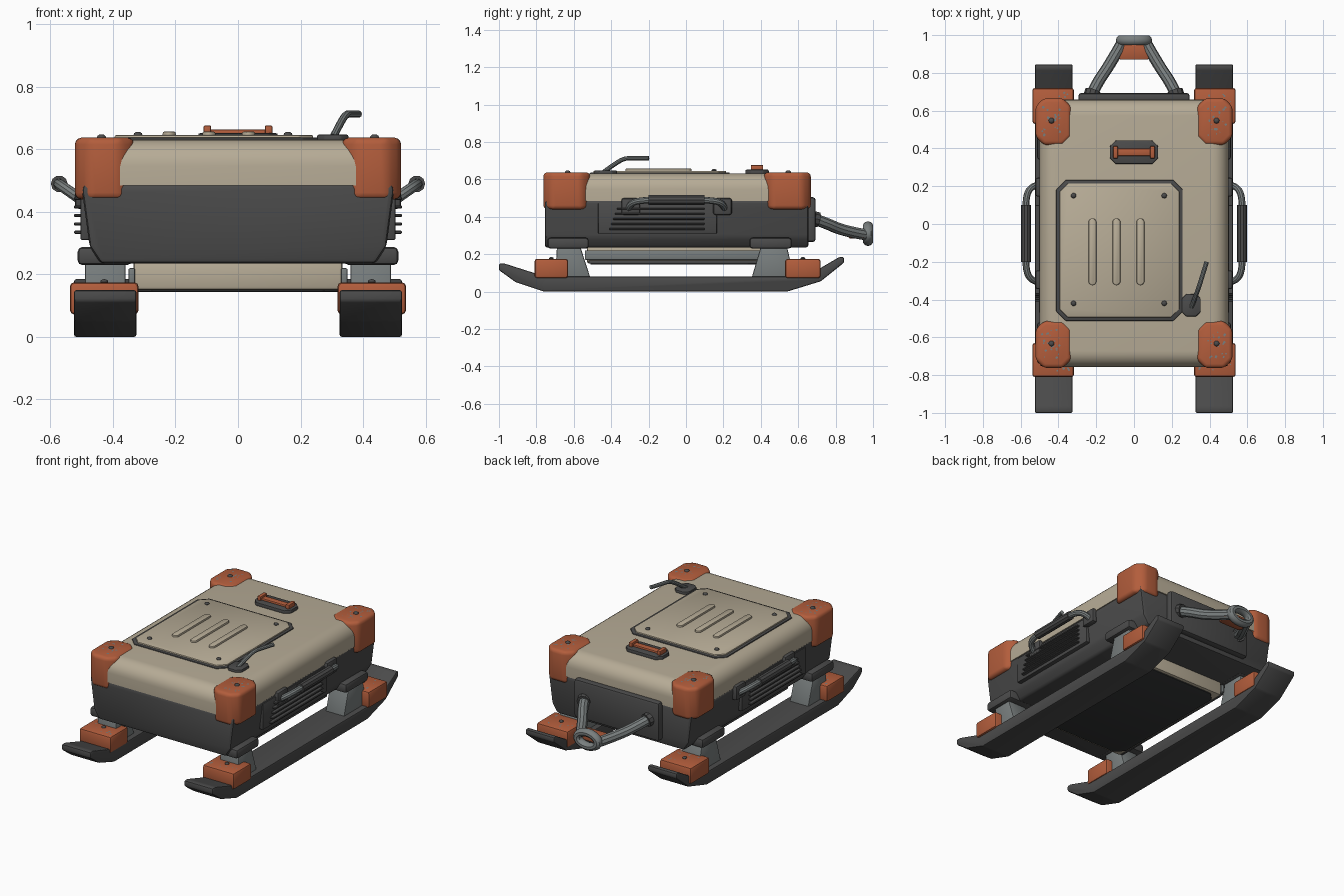
import bpy, bmesh, math, random
from mathutils import Vector

old = bpy.data.objects.get("Cube")
if old:
    bpy.data.objects.remove(old, do_unlink=True)
random.seed(4)


def material(name, rgb):
    m = bpy.data.materials.new(name)
    m.use_nodes = True
    m.diffuse_color = (*rgb, 1)
    m.node_tree.nodes["Principled BSDF"].inputs["Base Color"].default_value = (*rgb, 1)
    return m


TAN = material("sand paint", (0.47, 0.41, 0.305))
ORANGE = material("orange rubber", (0.45, 0.11, 0.045))
DARK = material("dark plastic", (0.07, 0.07, 0.07))
GREY = material("grey metal", (0.19, 0.21, 0.21))
BLACK = material("black panel", (0.035, 0.037, 0.038))


def finish(name, bm, mat):
    bmesh.ops.recalc_face_normals(bm, faces=bm.faces)
    me = bpy.data.meshes.new(name)
    bm.to_mesh(me)
    bm.free()
    me.materials.append(mat)
    for p in me.polygons:
        p.use_smooth = True
    me.set_sharp_from_angle(angle=math.radians(35))
    ob = bpy.data.objects.new(name, me)
    bpy.context.collection.objects.link(ob)
    return ob


def prism(name, outline, axis, lo, hi, mat, bevel=0.0, seg=2, keep=None):
    """Extrude a 2D outline along an axis; keep(edge) picks the edges to bevel."""
    place = {"x": lambda a, b, t: (t, a, b),
             "y": lambda a, b, t: (a, t, b),
             "z": lambda a, b, t: (a, b, t)}[axis]
    bm = bmesh.new()
    ends = [[bm.verts.new(place(a, b, t)) for a, b in outline] for t in (lo, hi)]
    bm.faces.new(ends[0])
    bm.faces.new(ends[1][::-1])
    n = len(outline)
    for i in range(n):
        j = (i + 1) % n
        bm.faces.new((ends[0][i], ends[0][j], ends[1][j], ends[1][i]))
    bmesh.ops.recalc_face_normals(bm, faces=bm.faces)
    if bevel:
        edges = [e for e in bm.edges if keep is None or keep(e)]
        bmesh.ops.bevel(bm, geom=edges, offset=bevel, segments=seg, profile=0.5,
                        affect='EDGES', clamp_overlap=True)
    return finish(name, bm, mat)


def octagon(cx, cy, w, d, cut):
    w, d = w / 2, d / 2
    pts = [(w, d - cut), (w - cut, d), (cut - w, d), (-w, d - cut),
           (-w, cut - d), (cut - w, -d), (w - cut, -d), (w, cut - d)]
    return [(cx + x, cy + y) for x, y in pts]


def box(name, x, y, z, mat, bevel=0.008, seg=2, keep=None):
    rect = [(x[0], y[0]), (x[1], y[0]), (x[1], y[1]), (x[0], y[1])]
    return prism(name, rect, "z", z[0], z[1], mat, bevel, seg, keep)


def side_x(s, a, b):
    return sorted((s * a, s * b))


def tube(name, pts, r, mat, smooth=True):
    cu = bpy.data.curves.new(name, 'CURVE')
    cu.dimensions = '3D'
    cu.bevel_depth, cu.bevel_resolution, cu.use_fill_caps = r, 3, True
    sp = cu.splines.new('NURBS' if smooth else 'POLY')
    sp.points.add(len(pts) - 1)
    for p, co in zip(sp.points, pts):
        p.co = (*co, 1)
    if smooth:
        sp.order_u, sp.use_endpoint_u, sp.resolution_u = 3, True, 5
    tmp = bpy.data.objects.new(name + "_path", cu)
    bpy.context.collection.objects.link(tmp)
    me = bpy.data.meshes.new_from_object(tmp)
    bpy.data.objects.remove(tmp, do_unlink=True)
    bm = bmesh.new()
    bm.from_mesh(me)
    bpy.data.meshes.remove(me)
    return finish(name, bm, mat)


def bolt(name, x, y, z, r=0.015, mat=DARK):
    bm = bmesh.new()
    bmesh.ops.create_uvsphere(bm, u_segments=12, v_segments=6, radius=r)
    bmesh.ops.scale(bm, vec=(1, 1, 0.7), verts=bm.verts)
    bmesh.ops.translate(bm, vec=(x, y, z), verts=bm.verts)
    finish(name, bm, mat)


def chips(name, cx, cy, w, d, z, count):
    """Small worn paint flecks on a flat top."""
    bm = bmesh.new()
    for _ in range(count):
        x, y = cx + random.uniform(-w, w), cy + random.uniform(-d, d)
        r = random.uniform(0.003, 0.008)
        bm.faces.new([bm.verts.new((x + r * math.cos(a), y + r * math.sin(a), z))
                      for a in (0, 1.1, 2.2, 3.5, 4.8)])
    for f in bm.faces:
        f.normal_update()
        if f.normal.z < 0:
            f.normal_flip()
    finish(name, bm, GREY)


# Main body: dark tub below, rounded shell above
half = [(0.44, 0.235), (0.475, 0.29), (0.498, 0.46), (0.498, 0.49)]
prism("body_tub", half + [(-x, z) for x, z in half[::-1]], "y", -0.755, 0.655, DARK, 0.02)
box("top_shell", (-0.5, 0.5), (-0.757, 0.658), (0.485, 0.632), TAN, 0.085, 7,
    keep=lambda e: max(v.co.z for v in e.verts) > 0.6)

# Belly tray
box("belly_tray", (-0.335, 0.335), (-0.53, 0.40), (0.15, 0.245), TAN, 0.012)
prism("belly_plate", octagon(0, -0.065, 0.64, 0.89, 0.05), "z", 0.144, 0.16, BLACK, 0.004)

# Corner bumpers, feet, struts, ski blocks
for s in (1, -1):
    lr = "left" if s > 0 else "right"
    for cy, fb in ((-0.638, "front"), (0.542, "rear")):
        tag = f"_{fb}_{lr}"
        f = -1 if fb == "front" else 1
        prism("corner_bumper" + tag, octagon(s * 0.427, cy, 0.19, 0.25, 0.045),
              "z", 0.44, 0.638, ORANGE, 0.022, 3)
        bolt("bumper_bolt" + tag, s * 0.437, cy + 0.005, 0.638)
        chips("bumper_wear" + tag, s * 0.437, cy, 0.05, 0.08, 0.6385, 22)
        foot = (-0.74, -0.52) if f < 0 else (0.34, 0.565)
        box("mount_foot" + tag, side_x(s, 0.34, 0.513), foot, (0.23, 0.288), DARK, 0.015)
        leg = ([(-0.70, 0.07), (-0.51, 0.07), (-0.565, 0.24), (-0.69, 0.24)] if f < 0
               else [(0.35, 0.07), (0.58, 0.07), (0.54, 0.24), (0.40, 0.24)])
        prism("strut" + tag, leg, "x", *side_x(s, 0.36, 0.49), GREY, 0.008)
        blk = (-0.81, -0.63) if f < 0 else (0.53, 0.72)
        box("ski_block" + tag, side_x(s, 0.318, 0.538), blk, (0.072, 0.175), ORANGE, 0.014)
        by = sum(blk) / 2
        bolt("block_bolt" + tag, s * 0.428, by, 0.176, 0.013)
        chips("block_wear" + tag, s * 0.428, by, 0.09, 0.07, 0.1755, 12)

    # Ski runner with upturned ends
    ski = [(-1, 0.115), (-0.91, 0.05), (-0.76, 0), (0.54, 0), (0.72, 0.055), (0.845, 0.155),
           (0.845, 0.185), (0.82, 0.185), (0.70, 0.115), (0.54, 0.08), (-0.75, 0.08),
           (-0.97, 0.15), (-1, 0.15)]
    prism("ski_" + lr, ski, "x", *side_x(s, 0.325, 0.525), DARK, 0.008)

    # Tray side rail
    box("tray_rail_" + lr, side_x(s, 0.33, 0.35), (-0.54, 0.41), (0.17, 0.22), GREY, 0.004)
    box("tray_lip_" + lr, side_x(s, 0.33, 0.345), (-0.52, 0.39), (0.15, 0.167), DARK, 0.003)

    # Side vent with slats
    box("vent_panel_" + lr, side_x(s, 0.47, 0.504), (-0.47, 0.165), (0.31, 0.475), DARK, 0.006)
    for i in range(5):
        z = 0.335 + i * 0.027
        box(f"vent_slat_{i}_{lr}", side_x(s, 0.49, 0.525), (-0.41 + i * 0.01, 0.10),
            (z - 0.005, z + 0.005), DARK, 0.003, 1)

    # Carry handle
    for y in (-0.295, 0.195):
        box("handle_mount_" + lr, side_x(s, 0.48, 0.522), (y - 0.05, y + 0.05),
            (0.41, 0.50), DARK, 0.012)
    bar = [(0.51, -0.305, 0.445), (0.545, -0.30, 0.47), (0.575, -0.24, 0.49),
           (0.572, -0.05, 0.49), (0.575, 0.14, 0.49), (0.545, 0.20, 0.47), (0.51, 0.205, 0.445)]
    tube("handle_bar_" + lr, [(s * x, y, z) for x, y, z in bar], 0.018, GREY)
    tube("handle_grip_" + lr, [(s * 0.572, -0.2, 0.49), (s * 0.572, 0.1, 0.49)],
         0.027, DARK, False)

    # Tow arm
    arm = [(0.225, 0.68, 0.39), (0.20, 0.74, 0.37), (0.13, 0.84, 0.325), (0.065, 0.955, 0.305)]
    tube("tow_arm_" + lr, [(s * x, y, z) for x, y, z in arm], 0.031, GREY)
    tube("tow_collar_" + lr, [(s * 0.225, 0.68, 0.39), (s * 0.217, 0.706, 0.384)],
         0.042, DARK, False)

# Tow plate, gusset and eye
box("tow_plate", (-0.295, 0.295), (0.64, 0.693), (0.265, 0.505), DARK, 0.015)
prism("tow_gusset", [(-0.075, 0.87), (0.075, 0.87), (0.10, 0.95), (-0.10, 0.95)],
      "z", 0.285, 0.33, ORANGE, 0.006)
bm = bmesh.new()
U, V = 32, 10
ring = [[bm.verts.new(((0.070 + 0.026 * math.cos(b)) * math.cos(a),
                       0.973 + 0.027 * math.sin(b),
                       0.31 + (0.042 + 0.024 * math.cos(b)) * math.sin(a)))
         for b in [math.tau * j / V for j in range(V)]]
        for a in [math.tau * i / U for i in range(U)]]
for i in range(U):
    for j in range(V):
        k, m = (i + 1) % U, (j + 1) % V
        bm.faces.new((ring[i][j], ring[k][j], ring[k][m], ring[i][m]))
finish("tow_eye", bm, GREY)

# Top hatch with rim, ribs and bolts
prism("hatch_rim", octagon(-0.077, -0.14, 0.67, 0.745, 0.05), "z", 0.62, 0.638, DARK, 0.004)
prism("hatch_panel", octagon(-0.077, -0.14, 0.635, 0.71, 0.045), "z", 0.62, 0.646, TAN, 0.005)
for i in range(3):
    prism(f"hatch_rib_{i}", octagon(-0.22 + i * 0.127, -0.147, 0.042, 0.355, 0.014),
          "z", 0.64, 0.658, TAN, 0.008)
for x in (-0.32, 0.16):
    for y in (-0.42, 0.15):
        bolt("hatch_bolt", x, y, 0.647, 0.014)

# Latch lever
prism("latch_base", octagon(0.303, -0.43, 0.10, 0.12, 0.025), "z", 0.625, 0.648, DARK, 0.006)
tube("latch_lever", [(0.305, -0.44, 0.64), (0.325, -0.385, 0.68), (0.345, -0.33, 0.713),
                     (0.36, -0.28, 0.713), (0.385, -0.20, 0.713)], 0.012, GREY)

# Orange lift grip
prism("grip_base", octagon(0, 0.38, 0.255, 0.125, 0.03), "z", 0.625, 0.652, DARK, 0.006)
box("grip_bar", (-0.095, 0.095), (0.36, 0.40), (0.645, 0.664), ORANGE, 0.006)
for x in (-0.098, 0.098):
    box("grip_post", (x - 0.012, x + 0.012), (0.347, 0.413), (0.645, 0.677), ORANGE, 0.005)
